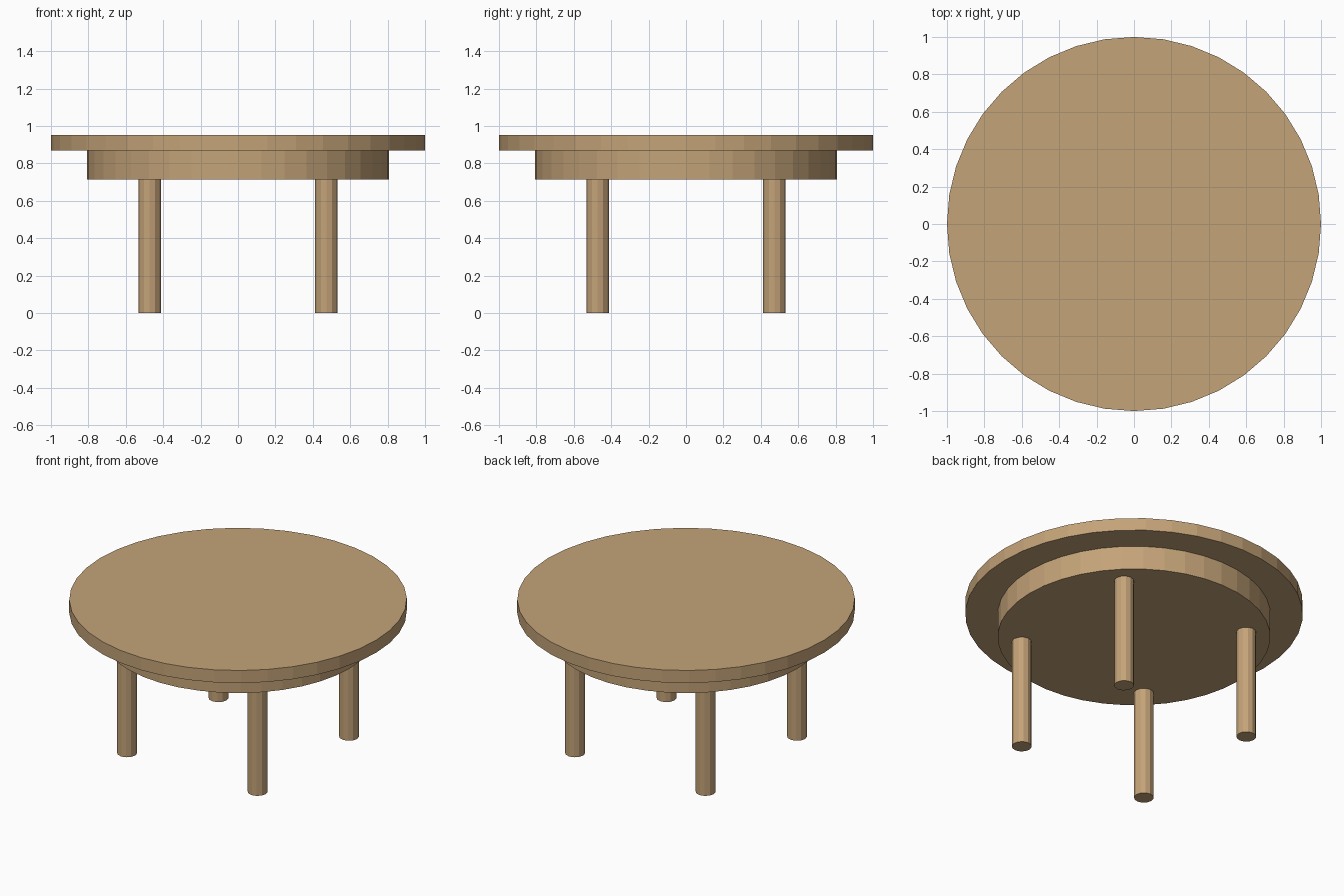
import bpy

if "Cube" in bpy.data.objects:
    bpy.data.objects.remove(bpy.data.objects["Cube"])

wood = bpy.data.materials.new("tan wood")
wood.diffuse_color = (0.552, 0.366, 0.188, 1)
wood.use_nodes = True
wood.node_tree.nodes["Principled BSDF"].inputs["Base Color"].default_value = wood.diffuse_color


def disc(name, radius, z0, z1, sides, x=0, y=0):
    """Flat-faced upright cylinder from z0 to z1."""
    bpy.ops.mesh.primitive_cylinder_add(vertices=sides, radius=radius, depth=z1 - z0,
                                        location=(x, y, (z0 + z1) / 2))
    ob = bpy.context.object
    ob.name = name
    ob.data.materials.append(wood)
    return ob


# Round top and the apron beneath it
disc("table_top", 1.0, 0.87, 0.952, 40)
disc("apron", 0.808, 0.715, 0.87, 40)

# Four legs at the corners of a square
for side, sx in (("left", -1), ("right", 1)):
    for end, sy in (("front", -1), ("back", 1)):
        disc(f"{end}_{side}_leg", 0.059, 0, 0.715, 12, sx * 0.472, sy * 0.472)
